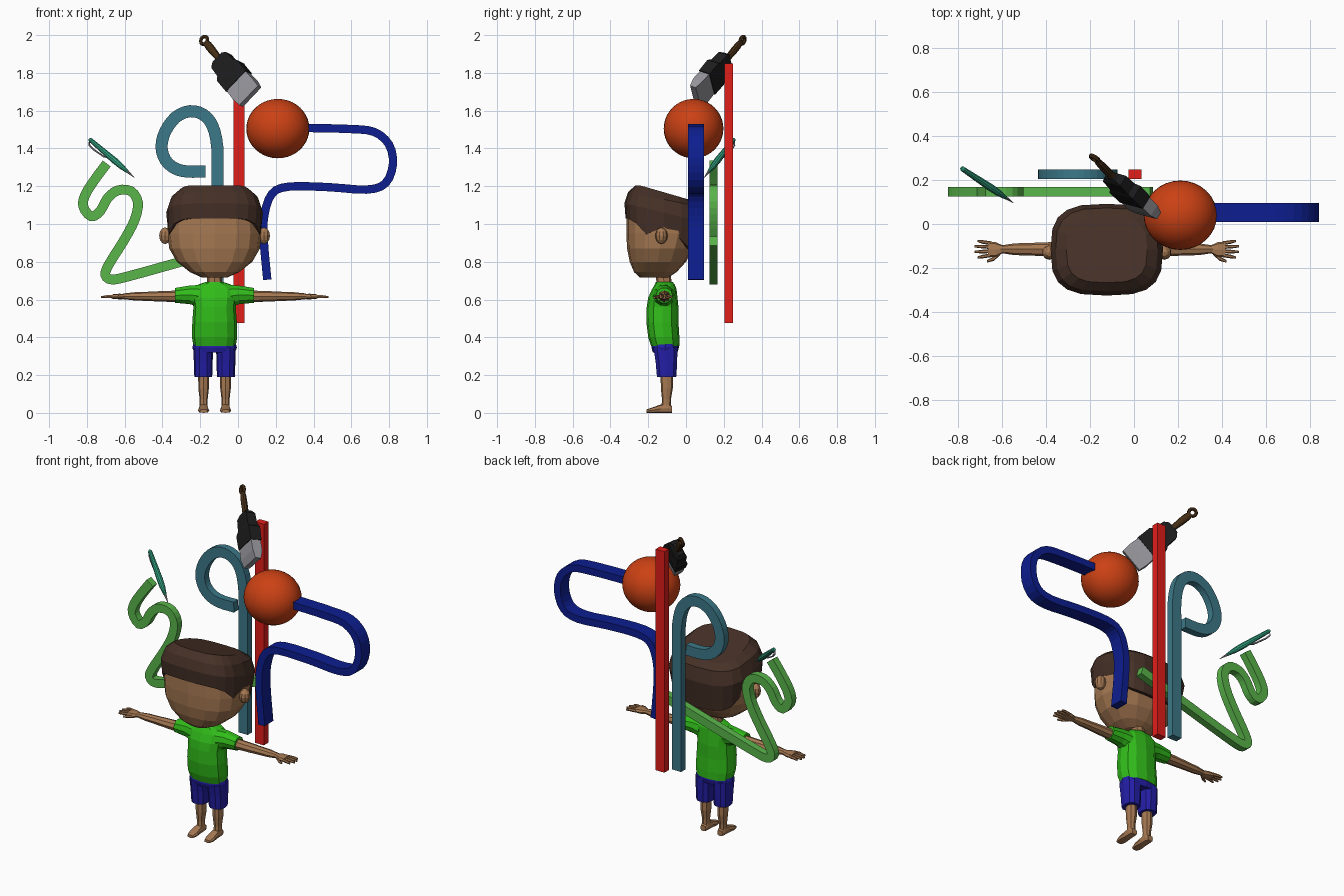
import bpy, bmesh
from math import sin, cos, pi, radians, copysign
from mathutils import Vector as V, Matrix

if "Cube" in bpy.data.objects:
    bpy.data.objects.remove(bpy.data.objects["Cube"])

COLORS = dict(skin=(.38, .19, .085), hair=(.06, .03, .02), shirt=(.03, .5, .01), shorts=(.017, .013, .38),
              red=(.75, .013, .01), teal=(.045, .19, .25), blue=(.004, .013, .28), orange=(.6, .053, .007),
              green=(.1, .46, .07), pen=(.03, .33, .2), wood=(.06, .028, .008), black=(.012, .012, .012),
              silver=(.3, .3, .33))
MATS = {}
for key, c in COLORS.items():
    MATS[key] = bpy.data.materials.new(key)
    MATS[key].diffuse_color = (*c, 1)

CX = -.124          # centre line of the figure
X, Y, Z = V((1, 0, 0)), V((0, 1, 0)), V((0, 0, 1))


def skin_rings(name, rings, mat):
    """Join equal-length rings of points into a capped solid."""
    bm = bmesh.new()
    rows = [[bm.verts.new(p) for p in r] for r in rings]
    n = len(rows[0])
    for a, b in zip(rows, rows[1:]):
        for i in range(n):
            j = (i + 1) % n
            bm.faces.new((a[i], a[j], b[j], b[i]))
    bm.faces.new(rows[0])
    bm.faces.new(rows[-1])
    bmesh.ops.recalc_face_normals(bm, faces=bm.faces)
    me = bpy.data.meshes.new(name)
    bm.to_mesh(me)
    bm.free()
    ob = bpy.data.objects.new(name, me)
    me.materials.append(MATS[mat])
    bpy.context.collection.objects.link(ob)
    return ob


def spow(v, e):
    return copysign(abs(v) ** e, v)


def loft(name, secs, mat, u=X, v=Y, n=10, p=2.0, phase=0.0):
    """Sections are (centre, half size along u, half size along v)."""
    rings = []
    for c, a, b in secs:
        ts = [2 * pi * i / n + phase for i in range(n)]
        rings.append([V(c) + u * a * spow(cos(t), 2 / p) + v * b * spow(sin(t), 2 / p) for t in ts])
    return skin_rings(name, rings, mat)


def upright(name, rows, mat, x=CX, n=12, p=2.4):
    """Rows are (z, half width, front y, back y)."""
    return loft(name, [((x, (f + b) / 2, z), h, (b - f) / 2) for z, h, f, b in rows], mat, n=n, p=p)


def box_loft(name, secs, mat, u, v):
    return loft(name, [(c, a * 2 ** .5, b * 2 ** .5) for c, a, b in secs], mat, u, v, n=4, phase=pi / 4)


def ribbon(name, pts, width, y0, y1, mat, steps=3):
    """Rectangular bar swept along a smooth path in the xz plane."""
    P = [V(q) for q in pts]
    P = [2 * P[0] - P[1]] + P + [2 * P[-1] - P[-2]]
    path = []
    for a, b, c, d in zip(P, P[1:], P[2:], P[3:]):
        for k in range(steps):
            t = k / steps
            path.append(.5 * (2 * b + (c - a) * t + (2 * a - 5 * b + 4 * c - d) * t * t
                              + (3 * b - a - 3 * c + d) * t ** 3))
    path.append(P[-2])
    rings = []
    for i, q in enumerate(path):
        t = (path[min(i + 1, len(path) - 1)] - path[max(i - 1, 0)]).normalized()
        o = V((-t.y, t.x)) * width / 2
        l, r = q + o, q - o
        rings.append([(l.x, y0, l.y), (r.x, y0, r.y), (r.x, y1, r.y), (l.x, y1, l.y)])
    return skin_rings(name, rings, mat)


# Bars and ribbons
ribbon("red_bar", [(.005, .475), (.005, 1.85)], .06, .204, .248, "red", 1)
ribbon("hooked_ribbon", [(-.108, .51), (-.108, .9), (-.108, 1.25), (-.11, 1.41), (-.135, 1.52), (-.185, 1.58),
                         (-.256, 1.597), (-.33, 1.565), (-.385, 1.49), (-.405, 1.41), (-.385, 1.34),
                         (-.335, 1.295), (-.27, 1.278), (-.172, 1.278)], .064, .204, .248, "teal")
ribbon("blue_ribbon", [(.155, .705), (.136, .92), (.14, 1.05), (.18, 1.16), (.27, 1.198), (.48, 1.195),
                       (.68, 1.182), (.78, 1.215), (.82, 1.315), (.80, 1.42), (.72, 1.488), (.59, 1.503),
                       (.38, 1.508), (.3, 1.508)], .044, .01, .095, "blue")
ribbon("green_ribbon", [(-.695, 1.32), (-.757, 1.237), (-.807, 1.158), (-.82, 1.095), (-.778, 1.04),
                        (-.73, 1.068), (-.69, 1.137), (-.636, 1.178), (-.567, 1.174), (-.53, 1.115),
                        (-.546, 1.025), (-.6, .92), (-.683, .787), (-.702, .73), (-.667, .706),
                        (-.573, .725), (-.293, .803), (.08, .91)], .052, .125, .168, "green")

# Ball
bpy.ops.mesh.primitive_uv_sphere_add(segments=32, ring_count=20, location=(.211, .04, 1.505))
ball = bpy.context.object
ball.name = "ball"
ball.scale = (.167, .158, .157)
ball.data.materials.append(MATS["orange"])
bpy.ops.object.shade_smooth_by_angle()

# Paintbrush along its own axis
tip = V((-.19, .31, 1.985))
d = V((.26, -.265, -.315)).normalized()
w = V((.11, -.03, .116))
w = (w - d * w.dot(d)).normalized()
nrm = d.cross(w)


def along(rows):
    return [(tip + d * t, a, b) for t, a, b in rows]


loft("brush_handle", along([(.035, .016, .012), (.06, .022, .016), (.1, .022, .018), (.15, .018, .018),
                            (.185, .024, .02), (.215, .05, .024)]), "wood", w, nrm, n=10)
box_loft("brush_collar", along([(.165, .035, .018), (.19, .058, .028), (.26, .062, .03)]), "black", w, nrm)
box_loft("brush_ferrule", along([(.255, .06, .03), (.28, .078, .036), (.365, .078, .034)]), "black", w, nrm)
box_loft("brush_bristles", along([(.36, .073, .03), (.43, .077, .03), (.478, .072, .018)]), "silver", w, nrm)
bpy.ops.mesh.primitive_torus_add(major_radius=.021, minor_radius=.01, major_segments=14, minor_segments=6)
ring = bpy.context.object
ring.name = "brush_hanging_ring"
ring.matrix_world = Matrix.Translation(tip + d * .02) @ Matrix((d, w, nrm)).transposed().to_4x4()
ring.data.materials.append(MATS["wood"])

# Pen with clip
top, end = V((-.787, .255, 1.45)), V((-.55, .097, 1.247))
pd = (end - top).normalized()
L = (end - top).length
pu = (V((-.5, .3, -.8)) - pd * V((-.5, .3, -.8)).dot(pd)).normalized()
pv = pd.cross(pu)
loft("pen_body", [(top + pd * L * t, r, r) for t, r in
                  [(0, .007), (.03, .012), (.3, .015), (.55, .018), (.7, .016), (.86, .008)]], "pen", pu, pv, n=10)
loft("pen_tip", [(top + pd * L * t, r, r) for t, r in [(.85, .008), (1, .0015)]], "silver", pu, pv, n=10)
box_loft("pen_clip", [(top + pd * L * t + pu * o, .003, .006) for t, o in
                      [(.02, .005), (.05, .026), (.15, .03), (.38, .022), (.42, .015)]], "silver", pu, pv)

# Head
upright("head", [(.718, .07, -.245, -.09), (.745, .13, -.275, -.05), (.8, .2, -.298, 0), (.87, .24, -.312, .035),
                 (.95, .25, -.316, .06), (1.03, .245, -.315, .065), (1.08, .2, -.27, .02)], "skin", n=16, p=2.5)
upright("neck", [(.66, .042, -.155, -.075), (.74, .038, -.16, -.08)], "skin", n=8)

# Hair cap: lower edge height varies around the head
EDGE = [1.03, 1.03, 1.022, 1.0, .945, .985, .92, .875, .855, .845, .84]
N = 20
levels = [[] for _ in range(5)]
for i in range(N):
    f = 2 * pi * i / N
    sx, sy = spow(sin(f), .66), -spow(cos(f), .66)
    k = min(i, N - i)
    low = .97 if k < 6 else .9

    def at(s, z=None):
        y = -.117 + .209 * s * sy
        if z is None:
            z = 1.205 - .29 * max(0, y + .245)
        return V((CX + .256 * s * sx, y, z))
    levels[0].append(at(low - .1, EDGE[k]))
    levels[1].append(at(low, EDGE[k]))
    levels[2].append(at(1, 1.06 - .05 * sy))
    levels[3].append(at(.91, 1.13 - .038 * sy))
    levels[4].append(at(.72))
skin_rings("hair", levels, "hair")

# Shirt body
upright("shirt", [(.355, .112, -.185, -.035), (.4, .12, -.2, -.035), (.48, .118, -.21, -.04), (.56, .112, -.208, -.04),
                  (.61, .12, -.2, -.045), (.655, .12, -.18, -.05), (.68, .085, -.165, -.06), (.692, .05, -.16, -.07)],
        "shirt")

# Shorts waist
upright("shorts_waist", [(.32, .108, -.175, -.045), (.345, .118, -.183, -.038), (.37, .112, -.18, -.038)], "shorts")

for s, side in ((-1, "left"), (1, "right")):
    def px(x):
        return CX + s * x

    # Ear
    bpy.ops.mesh.primitive_uv_sphere_add(segments=10, ring_count=6, location=(px(.262), -.13, .938))
    ear = bpy.context.object
    ear.name = side + "_ear"
    ear.scale = (.033, .033, .044)
    ear.data.materials.append(MATS["skin"])

    # Sleeve, arm and hand
    loft(side + "_sleeve", [((px(.08), -.118, .618), .06, .062), ((px(.13), -.116, .625), .052, .052),
                            ((px(.21), -.115, .622), .044, .041)], "shirt", Y, Z, n=10)
    loft(side + "_arm", [((px(x), -.115, .617), a, b) for x, a, b in
                         [(.19, .034, .031), (.3, .031, .027), (.36, .028, .024), (.42, .027, .022),
                          (.485, .017, .015)]], "skin", Y, Z, n=8)
    loft(side + "_palm", [((px(.475), -.115, .616), .018, .014), ((px(.505), -.117, .616), .034, .015),
                          ((px(.54), -.115, .616), .036, .012)], "skin", Y, Z, n=8, p=2.8)
    for k, (y, reach) in enumerate([(-.143, .588), (-.124, .602), (-.105, .602), (-.087, .588)]):
        yo = y + (y + .115) * .35
        loft(f"{side}_finger_{k + 1}", [((px(.53), y, .616), .0085, .0095), ((px(.565), (y + yo) / 2, .616), .0085, .009),
                                        ((px(reach), yo, .613), .005, .006)], "skin", Y, Z, n=6)
    loft(side + "_thumb", [((px(.485), -.132, .614), .01, .01), ((px(.515), -.158, .612), .01, .009),
                           ((px(.545), -.17, .61), .006, .006)], "skin", Y, Z, n=6)

    # Shorts leg, shin and foot
    upright(side + "_shorts_leg", [(.19, .047, -.155, -.05), (.205, .048, -.157, -.048), (.27, .05, -.163, -.045),
                                   (.345, .052, -.175, -.042)], "shorts", x=px(.06), n=10, p=2.6)
    upright(side + "_shin", [(.03, .021, -.13, -.08), (.07, .021, -.127, -.08), (.13, .028, -.133, -.07),
                             (.21, .029, -.135, -.07)], "skin", x=px(.058), n=8)
    loft(side + "_foot", [((px(.058), y, h), a, h) for y, a, h in
                          [(-.073, .018, .018), (-.095, .024, .025), (-.135, .025, .022), (-.18, .03, .014),
                           (-.21, .02, .009)]], "skin", X, Z, n=8, p=3)

for m in bpy.data.materials:
    if m.users and not m.is_grease_pencil:
        m.use_nodes = True
        m.node_tree.nodes["Principled BSDF"].inputs["Base Color"].default_value = m.diffuse_color
